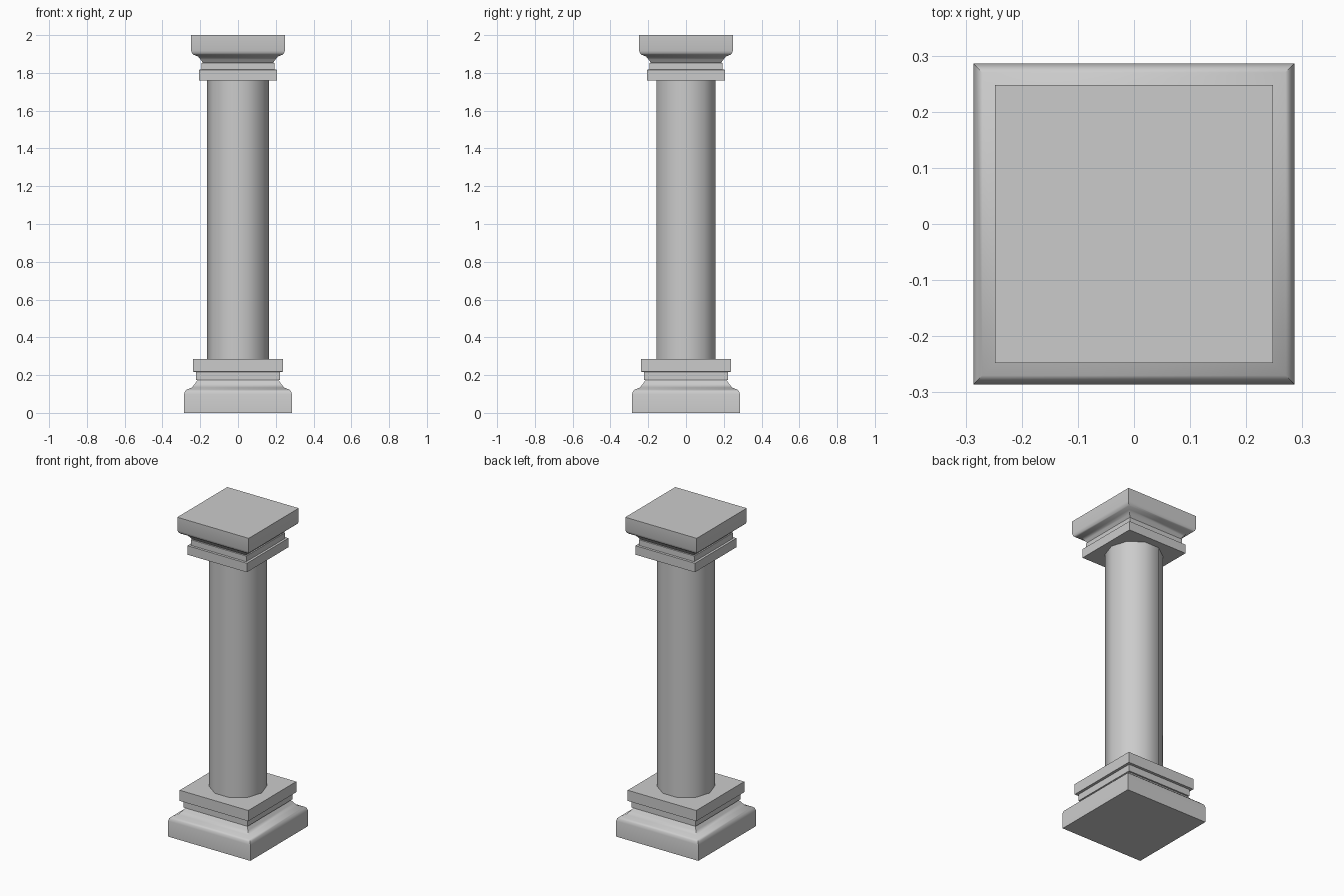
import bpy, bmesh, math

if "Cube" in bpy.data.objects:
    bpy.data.objects.remove(bpy.data.objects["Cube"])

# Half-width / height profile of the square moulded base
PROFILE = [(0.286, 0.0), (0.286, 0.098), (0.281, 0.114), (0.270, 0.124),
           (0.244, 0.134), (0.229, 0.153), (0.215, 0.173), (0.222, 0.175),
           (0.222, 0.217), (0.238, 0.218), (0.238, 0.285)]


def square_moulding(name, profile):
    """Stack square rings into a closed solid."""
    bm = bmesh.new()
    rings = []
    for w, z in profile:
        rings.append([bm.verts.new((sx * w, sy * w, z))
                      for sx, sy in ((-1, -1), (1, -1), (1, 1), (-1, 1))])
    for a, b in zip(rings, rings[1:]):
        for i in range(4):
            j = (i + 1) % 4
            bm.faces.new((a[i], a[j], b[j], b[i]))
    bm.faces.new(rings[0])
    bm.faces.new(rings[-1])
    bmesh.ops.recalc_face_normals(bm, faces=bm.faces)
    mesh = bpy.data.meshes.new(name)
    bm.to_mesh(mesh)
    bm.free()
    ob = bpy.data.objects.new(name, mesh)
    bpy.context.collection.objects.link(ob)
    smooth(ob, 40)
    return ob


def smooth(ob, angle):
    bpy.ops.object.select_all(action='DESELECT')
    bpy.context.view_layer.objects.active = ob
    ob.select_set(True)
    bpy.ops.object.shade_smooth_by_angle(angle=math.radians(angle))


# Base, and the capital as a smaller upside-down copy of it
square_moulding("base", PROFILE)
square_moulding("capital", [(w * 0.867, 2 - z * 0.842) for w, z in PROFILE])

# Ten-sided smooth shaft, a corner facing +x
bpy.ops.mesh.primitive_cylinder_add(vertices=10, radius=0.165, depth=1.475,
                                    location=(0, 0, 1.0225),
                                    rotation=(0, 0, math.radians(18)))
shaft = bpy.context.object
shaft.name = "shaft"
bpy.ops.object.transform_apply(location=False, rotation=True, scale=False)
smooth(shaft, 40)
